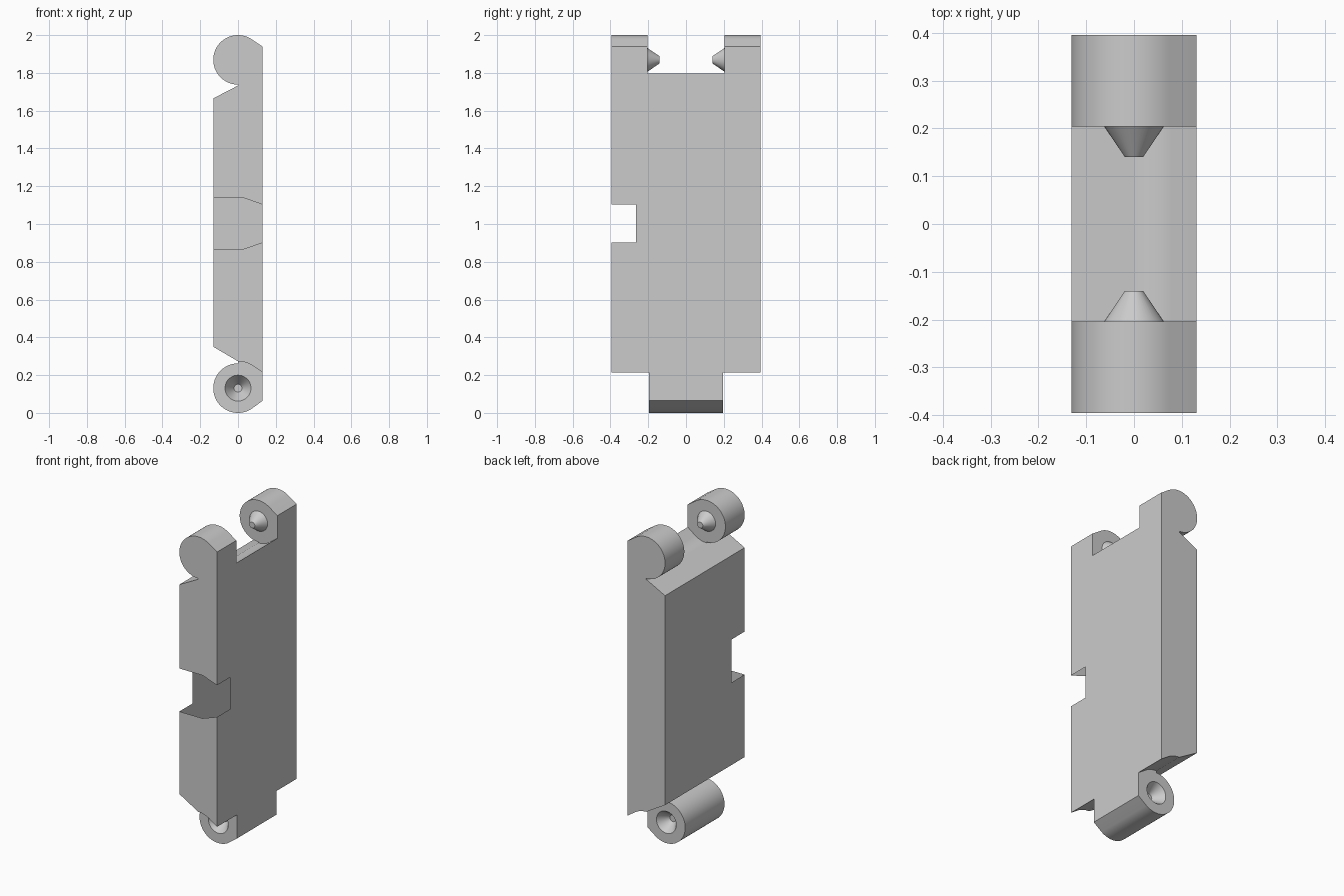
import bpy, bmesh
from math import sin, cos, radians, pi

if "Cube" in bpy.data.objects:
    bpy.data.objects.remove(bpy.data.objects["Cube"])

R = 0.131            # knuckle radius and half thickness
W = 0.395            # half width
TOP, BOT = 2 - R, R  # hinge axis heights


def arc(cz, r, a0, a1, n=24):
    """Points on a circle around (0, cz) in the xz plane, degrees."""
    return [(r * cos(radians(a0 + (a1 - a0) * i / n)),
             cz + r * sin(radians(a0 + (a1 - a0) * i / n))) for i in range(n + 1)]


def extrude(name, pts, y0, y1):
    """Solid from an xz profile, extruded along y."""
    bm = bmesh.new()
    face = bm.faces.new([bm.verts.new((x, y0, z)) for x, z in pts])
    res = bmesh.ops.extrude_face_region(bm, geom=[face])
    verts = [v for v in res["geom"] if isinstance(v, bmesh.types.BMVert)]
    bmesh.ops.translate(bm, verts=verts, vec=(0, y1 - y0, 0))
    bmesh.ops.recalc_face_normals(bm, faces=bm.faces[:])
    me = bpy.data.meshes.new(name)
    bm.to_mesh(me)
    bm.free()
    ob = bpy.data.objects.new(name, me)
    bpy.context.collection.objects.link(ob)
    return ob


def cone(name, side, z, y_base, y_tip, r_base, r_tip):
    """Truncated cone on a hinge axis, pointing to the middle."""
    bpy.ops.mesh.primitive_cone_add(
        vertices=48, radius1=r_base, radius2=r_tip, depth=y_base - y_tip,
        location=(0, side * (y_base + y_tip) / 2, z), rotation=(side * pi / 2, 0, 0))
    bpy.context.object.name = name
    return bpy.context.object


def combine(body, other, operation):
    other.hide_render = True
    bpy.context.view_layer.objects.active = body
    mod = body.modifiers.new("bool", "BOOLEAN")
    mod.operation, mod.solver, mod.object = operation, "EXACT", other
    bpy.ops.object.modifier_apply(modifier=mod.name)
    bpy.data.objects.remove(other)


# Full side profile with a knuckle at both ends
profile = ([(R, 0.065), (R, 1.939)]
           + arc(TOP, R, 56, 270, 48) + [(0, 1.733), (-R, 1.665)]
           + [(-R, 0.35), (0, 0.273)] + arc(BOT, R, 90, 304, 48))
link = extrude("track_link", profile, -W, W)

# Slot between the upper knuckles
slot = arc(TOP, 0.136, 270, 304) + [(R, 1.797), (0.3, 1.912), (0.3, 2.2),
                                   (-0.3, 2.2), (-0.3, 1.733)]
combine(link, extrude("slot_cutter", slot, -0.204, 0.204), "DIFFERENCE")

# Clearance on both sides of the lower knuckle
relief = arc(BOT + 0.002, 0.14, 90, 56) + [(0.3, 0.1), (0.3, -0.2), (-0.3, -0.2), (-0.3, 0.273)]
for y0, y1 in ((-0.6, -0.195), (0.195, 0.6)):
    combine(link, extrude("relief_cutter", relief, y0, y1), "DIFFERENCE")

# Notch in the front edge
notch = [(-0.3, 0.868), (0.03, 0.868), (0.23, 0.938), (0.23, 1.068), (0.03, 1.138), (-0.3, 1.138)]
combine(link, extrude("notch_cutter", notch, -0.6, -0.265), "DIFFERENCE")

# Hinge pins on top, matching sockets below
for s in (-1, 1):
    combine(link, cone("hinge_pin", s, TOP, 0.215, 0.14, 0.070, 0.019), "UNION")
    combine(link, cone("hinge_socket", s, BOT, 0.205, 0.13, 0.076, 0.021), "DIFFERENCE")

# Smooth knuckles, sharp edges
bpy.ops.object.select_all(action="DESELECT")
link.select_set(True)
bpy.context.view_layer.objects.active = link
bpy.ops.object.shade_smooth_by_angle(angle=radians(20))
